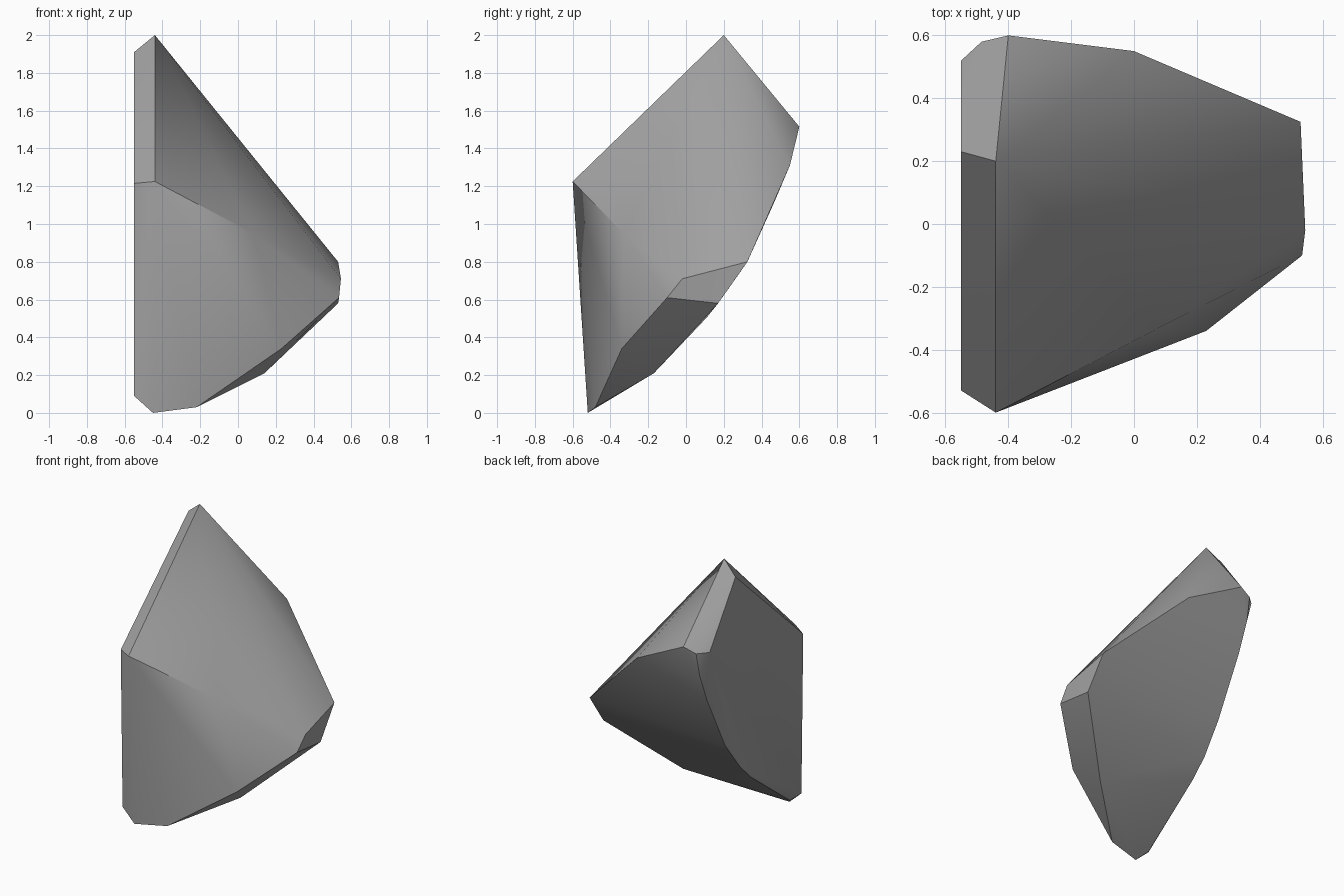
import bpy
import bmesh
import math

# Remove the default object only
default_object = bpy.data.objects.get("Cube")
if default_object:
    bpy.data.objects.remove(default_object, do_unlink=True)


def make_material(name, colour):
    material = bpy.data.materials.new(name)
    material.use_nodes = True
    material.diffuse_color = colour
    shader = material.node_tree.nodes["Principled BSDF"]
    shader.inputs["Base Color"].default_value = colour
    shader.inputs["Roughness"].default_value = 0.9
    return material


def make_rock(name, corners, material, crease_angle):
    """Wrap a tight convex skin around the corner points."""
    bm = bmesh.new()
    for corner in corners:
        bm.verts.new(corner)
    hull = bmesh.ops.convex_hull(bm, input=bm.verts[:])
    spare = [item for item in hull["geom_interior"] + hull["geom_unused"]
             if isinstance(item, bmesh.types.BMVert) and not item.link_faces]
    bmesh.ops.delete(bm, geom=list(set(spare)), context="VERTS")
    bmesh.ops.recalc_face_normals(bm, faces=bm.faces[:])

    mesh = bpy.data.meshes.new(name)
    bm.to_mesh(mesh)
    bm.free()
    mesh.materials.append(material)
    rock = bpy.data.objects.new(name, mesh)
    bpy.context.collection.objects.link(rock)

    # Worn facets blend together while the main creases stay crisp
    bpy.ops.object.select_all(action="DESELECT")
    rock.select_set(True)
    bpy.context.view_layer.objects.active = rock
    bpy.ops.object.shade_smooth_by_angle(angle=crease_angle)
    return rock


# Peak, front brow and the flat right-hand side
peak_and_side = [
    (-.44, .2, 2), (-.44, -.6, 1.225), (.08, -.33, .95),
    (-.55, .23, 1.91), (-.55, -.53, 1.215), (-.55, -.51, .09),
    (-.55, .52, 1.485),
]

# Back shoulder below the peak
back_shoulder = [(-.4, .6, 1.515), (-.485, .58, 1.48), (0, .55, 1.31)]

# Curved lower back edge
lower_back = [
    (-.49, .547, 1.315), (-.49, .465, 1.11), (-.49, .262, .71),
    (-.5, .11, .505), (-.5, -.01, .385), (-.5, -.45, .05),
]

# Foot and underside
foot = [(-.45, -.52, 0), (-.22, -.48, .03), (.14, -.17, .21), (.23, -.34, .34)]

# Blunt nose on the left-hand side
nose = [(.535, -.1, .61), (.53, .17, .58), (.545, -.02, .71), (.53, .325, .8)]

stone_grey = make_material("stone grey", (.36, .36, .36, 1))
make_rock("rock", peak_and_side + back_shoulder + lower_back + foot + nose,
          stone_grey, math.radians(30))
